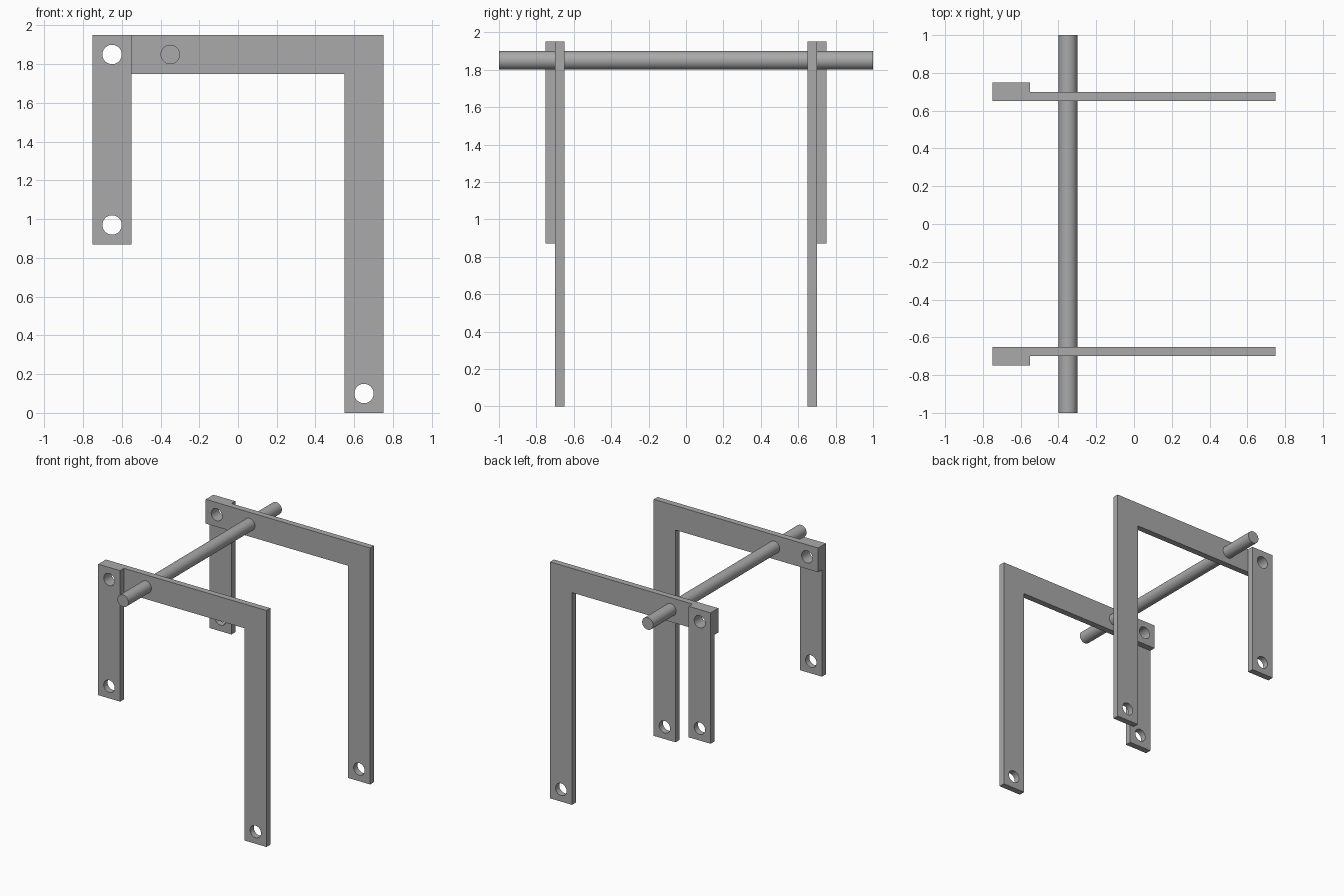
import bpy
import bmesh
import math
from mathutils import Vector

cube = bpy.data.objects.get("Cube")
if cube:
    bpy.data.objects.remove(cube, do_unlink=True)

# One plain grey for every part
GREY = (0.4, 0.4, 0.4, 1.0)
metal = bpy.data.materials.new("plain grey")
metal.use_nodes = True
metal.diffuse_color = GREY
metal.node_tree.nodes["Principled BSDF"].inputs["Base Color"].default_value = GREY

RADIUS = 0.05      # holes and rod
THICK = 0.05       # plates
SIDES = 48


def finish(obj):
    """Give the part its material and smooth only its round walls."""
    obj.data.materials.clear()
    obj.data.materials.append(metal)
    bpy.ops.object.select_all(action="DESELECT")
    obj.select_set(True)
    bpy.context.view_layer.objects.active = obj
    bpy.ops.object.shade_smooth_by_angle(angle=math.radians(30))


def circle(cx, cz):
    angles = [2 * math.pi * i / SIDES for i in range(SIDES)]
    return [(cx + RADIUS * math.cos(a), cz + RADIUS * math.sin(a)) for a in angles]


def plate(name, outline, holes, y):
    """Upright plate from an x-z outline with round holes, from y to y + THICK."""
    bm = bmesh.new()
    edges = []
    for loop in [outline] + [circle(*h) for h in holes]:
        verts = [bm.verts.new((px, y, pz)) for px, pz in loop]
        edges += [bm.edges.new((verts[i - 1], verts[i])) for i in range(len(verts))]
    bmesh.ops.triangle_fill(bm, edges=edges, use_beauty=True, normal=Vector((0, -1, 0)))
    result = bmesh.ops.extrude_face_region(bm, geom=bm.faces[:], use_keep_orig=True)
    moved = [g for g in result["geom"] if isinstance(g, bmesh.types.BMVert)]
    bmesh.ops.translate(bm, verts=moved, vec=(0, THICK, 0))
    bmesh.ops.recalc_face_normals(bm, faces=bm.faces[:])
    mesh = bpy.data.meshes.new(name)
    bm.to_mesh(mesh)
    bm.free()
    obj = bpy.data.objects.new(name, mesh)
    bpy.context.collection.objects.link(obj)
    finish(obj)


# Long bent arm and short hanging link
arm = [(-0.75, 1.95), (-0.75, 1.75), (0.55, 1.75), (0.55, 0), (0.75, 0), (0.75, 1.95)]
link = [(-0.75, 0.87), (-0.55, 0.87), (-0.55, 1.95), (-0.75, 1.95)]
pivot = (-0.65, 1.85)

# Arms on the inside, links on the outside, at front and back
for side, sign in (("front", -1), ("back", 1)):
    plate(side + "_arm", arm, [pivot, (0.65, 0.1)], sign * 0.675 - THICK / 2)
    plate(side + "_link", link, [pivot, (-0.65, 0.97)], sign * 0.725 - THICK / 2)

# Cross rod through both arms
bpy.ops.mesh.primitive_cylinder_add(vertices=SIDES, radius=RADIUS, depth=2,
                                    location=(-0.35, 0, 1.85),
                                    rotation=(math.pi / 2, 0, 0))
rod = bpy.context.object
rod.name = "cross_rod"
finish(rod)
